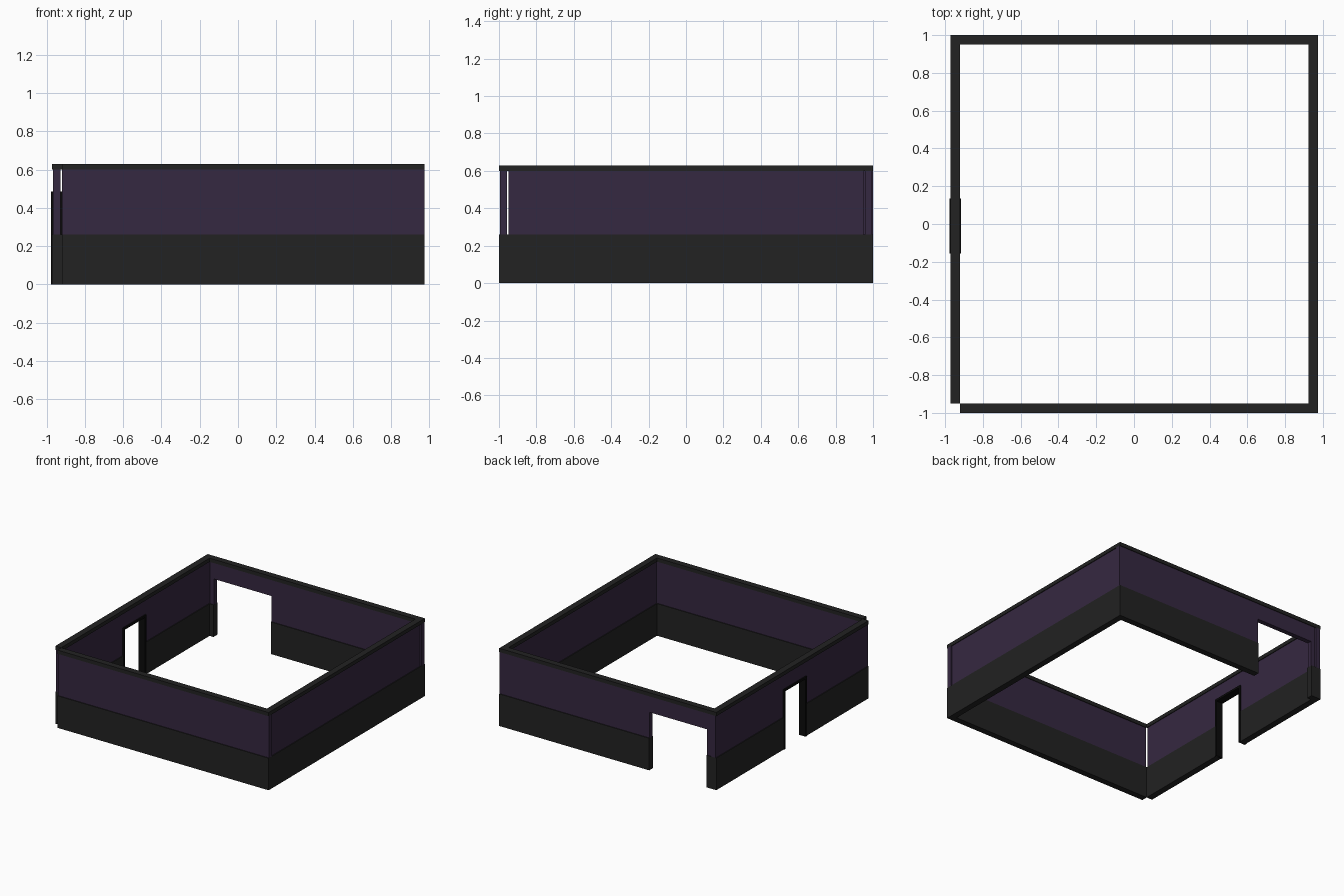
import bpy, bmesh

if "Cube" in bpy.data.objects:
    bpy.data.objects.remove(bpy.data.objects["Cube"])


def material(name, rgb):
    m = bpy.data.materials.new(name)
    m.diffuse_color = (*rgb, 1)
    m.use_nodes = True
    m.node_tree.nodes["Principled BSDF"].inputs["Base Color"].default_value = m.diffuse_color
    return m


DARK = material("charcoal", (0.016, 0.016, 0.016))
PURPLE = material("plum", (0.036, 0.021, 0.052))
BLACK = material("black", (0.003, 0.003, 0.003))


def boxes(name, spans, mat):
    """One object from boxes given as ((x0, x1), (y0, y1), (z0, z1))."""
    bm = bmesh.new()
    for span in spans:
        verts = bmesh.ops.create_cube(bm, size=1)["verts"]
        for v in verts:
            for i, (lo, hi) in enumerate(span):
                v.co[i] = lo + (v.co[i] + 0.5) * (hi - lo)
    me = bpy.data.meshes.new(name)
    bm.to_mesh(me)
    bm.free()
    me.materials.append(mat)
    ob = bpy.data.objects.new(name, me)
    bpy.context.collection.objects.link(ob)
    return ob


BASE, PANEL, TOP, INSET = 0.26, 0.60, 0.63, 0.006


def wall(name, axis, along, across, opening=None):
    """Wall of base, recessed panel and top trim, with an optional opening (a, b, height)."""
    def span(a, z, inset=0.0):
        c = (across[0] + inset, across[1] - inset)
        return (a, c, z) if axis == "x" else (c, a, z)

    pieces = [along]
    if opening:
        pieces = [(along[0], opening[0]), (opening[1], along[1])]
    boxes(name + "_base", [span(p, (0, BASE)) for p in pieces], DARK)
    panel = [span(p, (BASE, PANEL), INSET) for p in pieces]
    if opening:
        panel.append(span(opening[:2], (opening[2], PANEL), INSET))
    boxes(name + "_panel", panel, PURPLE)
    boxes(name + "_trim", [span(along, (PANEL, TOP))], DARK)


# Four walls; the front left corner is left open
wall("front_wall", "x", (-0.92, 0.975), (-1.0, -0.95))
wall("back_wall", "x", (-0.92, 0.975), (0.95, 1.0), (-0.885, -0.37, 0.468))
wall("right_wall", "y", (-0.95, 0.95), (0.925, 0.975))
wall("left_wall", "y", (-0.95, 1.0), (-0.972, -0.92), (-0.14, 0.12, 0.47))

# Door frame in the left wall
X, Y0, Y1, H, T = (-0.977, -0.915), -0.155, 0.135, 0.485, 0.017
boxes("door_frame", [(X, (Y0, Y0 + T), (0, H)),
                     (X, (Y1 - T, Y1), (0, H)),
                     (X, (Y0 + T, Y1 - T), (H - T, H))], BLACK)
